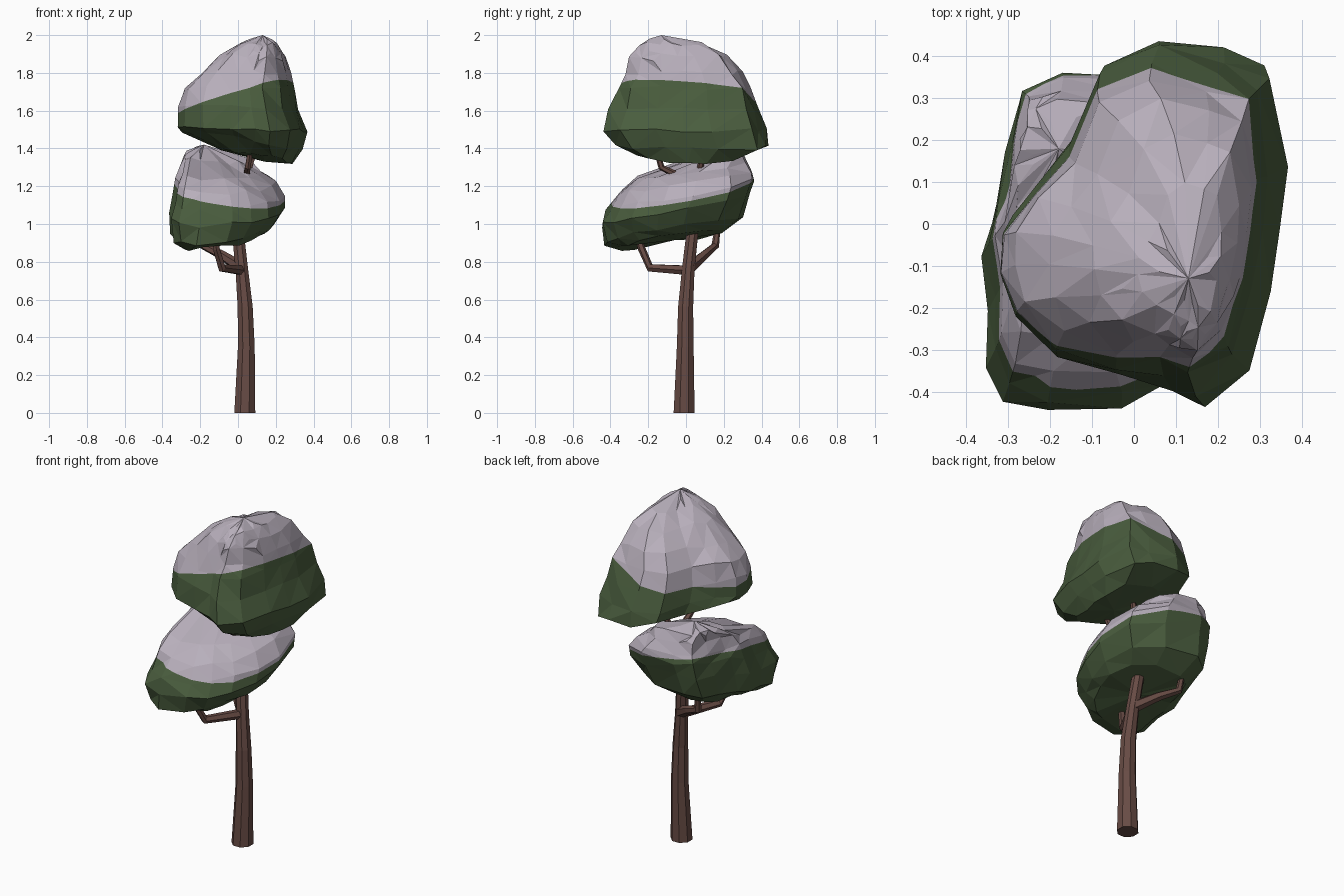
import bpy, bmesh, math, random
from mathutils import Vector

if "Cube" in bpy.data.objects:
    bpy.data.objects.remove(bpy.data.objects["Cube"])


def material(name, rgb):
    m = bpy.data.materials.new(name)
    m.diffuse_color = (*rgb, 1)
    m.use_nodes = True
    m.node_tree.nodes["Principled BSDF"].inputs["Base Color"].default_value = m.diffuse_color
    return m


LEAF = material("leaf green", (0.068, 0.110, 0.048))
SNOW = material("pale snow", (0.48, 0.43, 0.50))
BARK = material("brown bark", (0.135, 0.070, 0.058))


def finish(bm, name, mats):
    bmesh.ops.recalc_face_normals(bm, faces=bm.faces)
    me = bpy.data.meshes.new(name)
    bm.to_mesh(me)
    bm.free()
    for m in mats:
        me.materials.append(m)
    ob = bpy.data.objects.new(name, me)
    bpy.context.collection.objects.link(ob)
    return ob


def skin(bm, rings):
    """Join neighbouring vertex rings with quads."""
    n = len(rings[0])
    for a, b in zip(rings, rings[1:]):
        for i in range(n):
            j = (i + 1) % n
            bm.faces.new((a[i], a[j], b[j], b[i]))


def limb(name, path, sides):
    """Tapered tube along (x, y, z, radius) points."""
    bm = bmesh.new()
    pts = [Vector(p[:3]) for p in path]
    rings = []
    for i, p in enumerate(pts):
        d = pts[min(i + 1, len(pts) - 1)] - pts[max(i - 1, 0)]
        if i == 0 and p.z == 0:
            d = Vector((0, 0, 1))
        q = Vector((0, 0, 1)).rotation_difference(d.normalized())
        r = path[i][3]
        rings.append([bm.verts.new(p + q @ Vector((r * math.cos(t), r * math.sin(t), 0)))
                      for t in (math.tau * (k + 0.5) / sides for k in range(sides))])
    skin(bm, rings)
    bm.faces.new(rings[0])
    bm.faces.new(rings[-1])
    return finish(bm, name, [BARK])


def canopy(name, outline, layers, bottom, top, snow, rough, seed):
    """Faceted crown: plan outline fitted to each layer
    (z, x0, x1, y0, y1, slope_x, slope_y); snow above a tilted plane."""
    rnd = random.Random(seed)
    xs, ys = [p[0] for p in outline], [p[1] for p in outline]
    bm = bmesh.new()
    rings = []
    for z, x0, x1, y0, y1, sx, sy in layers:
        ring = []
        for px, py in outline:
            u = (px - min(xs)) / (max(xs) - min(xs))
            v = (py - min(ys)) / (max(ys) - min(ys))
            x, y = x0 + u * (x1 - x0), y0 + v * (y1 - y0)
            zz = z + sx * x + sy * y + rnd.uniform(-0.014, 0.014)
            k = rnd.uniform(0.955, 1.015)
            cx, cy = (x0 + x1) / 2, (y0 + y1) / 2
            ring.append(bm.verts.new((cx + (x - cx) * k, cy + (y - cy) * k, zz)))
        rings.append(ring)
    skin(bm, rings)
    for ring, tip in ((rings[0], bottom), (rings[-1], top)):
        v = bm.verts.new(tip)
        for i in range(len(ring)):
            bm.faces.new((ring[i], ring[(i + 1) % len(ring)], v))
    bmesh.ops.recalc_face_normals(bm, faces=bm.faces)
    bmesh.ops.triangulate(bm, faces=bm.faces)
    # crumpled lumps of snow
    cx, cy, cz, reach = rough
    lumps = [f for f in bm.faces
             if (f.calc_center_median() - Vector((cx, cy, cz))).length < reach]
    for f in lumps:
        if rnd.random() < 0.7:
            bmesh.ops.poke(bm, faces=[f], offset=rnd.uniform(-0.006, 0.014))
    # crisp snow line
    z0, sx, sy = snow
    co, no = Vector((0, 0, z0)), Vector((-sx, -sy, 1)).normalized()
    bmesh.ops.bisect_plane(bm, geom=bm.verts[:] + bm.edges[:] + bm.faces[:],
                           plane_co=co, plane_no=no, dist=0.004)
    for f in bm.faces:
        f.material_index = int((f.calc_center_median() - co).dot(no) > 0)
    return finish(bm, name, [LEAF, SNOW])


# Trunk and branches
limb("trunk", [(0.036, -0.01, 0, 0.060), (0.044, -0.004, 0.35, 0.048),
               (0.038, -0.002, 0.56, 0.043), (0.02, 0.012, 0.76, 0.036),
               (0.0, 0.033, 0.95, 0.034), (0.0, 0.03, 1.15, 0.026)], 8)
limb("front_branch", [(0.02, 0.01, 0.755, 0.028), (-0.085, -0.19, 0.768, 0.023),
                      (-0.115, -0.235, 0.87, 0.020), (-0.125, -0.265, 0.97, 0.014)], 6)
limb("back_branch", [(0.015, 0.02, 0.77, 0.034), (-0.09, 0.10, 0.838, 0.025),
                     (-0.185, 0.155, 0.885, 0.021), (-0.20, 0.17, 1.0, 0.014)], 6)
limb("upper_front_branch", [(0.0, 0.03, 1.16, 0.022), (0.045, -0.05, 1.26, 0.020),
                            (0.052, -0.13, 1.30, 0.017), (0.07, -0.165, 1.42, 0.014)], 6)
limb("upper_back_branch", [(0.0, 0.03, 1.12, 0.022), (0.05, 0.07, 1.27, 0.018),
                           (0.10, 0.10, 1.42, 0.014)], 6)

# Lower crown
canopy("lower_crown",
       [(-0.18, 0.36), (-0.28, 0.31), (-0.31, 0.18), (-0.34, 0.03), (-0.37, -0.07),
        (-0.35, -0.20), (-0.35, -0.33), (-0.31, -0.41), (-0.21, -0.445), (-0.03, -0.43),
        (0.07, -0.37), (0.16, -0.28), (0.23, -0.14), (0.26, 0.02), (0.21, 0.22), (0.05, 0.34)],
       [(0.94, -0.30, 0.14, -0.36, 0.20, 0.08, 0.16),
        (0.985, -0.365, 0.20, -0.435, 0.30, 0.06, 0.17),
        (1.085, -0.37, 0.26, -0.455, 0.355, 0, 0.20),
        (1.16, -0.36, 0.255, -0.42, 0.375, -0.03, 0.20),
        (1.22, -0.335, 0.205, -0.365, 0.36, -0.05, 0.17),
        (1.265, -0.31, 0.13, -0.28, 0.33, -0.08, 0.15),
        (1.31, -0.29, 0.06, -0.0, 0.30, -0.12, 0.20)],
       (-0.08, -0.06, 0.915), (-0.18, 0.18, 1.42),
       (1.16, -0.17, 0.19), (-0.22, 0.18, 1.38, 0.12), 4)

# Upper crown
canopy("upper_crown",
       [(0.06, 0.45), (-0.08, 0.38), (-0.15, 0.20), (-0.24, 0.09), (-0.31, -0.01),
        (-0.32, -0.11), (-0.29, -0.22), (-0.18, -0.31), (-0.03, -0.365), (0.09, -0.39),
        (0.17, -0.44), (0.27, -0.34), (0.32, -0.15), (0.35, 0.0), (0.36, 0.15),
        (0.33, 0.38), (0.22, 0.415)],
       [(1.385, -0.10, 0.29, -0.27, 0.30, -0.20, 0),
        (1.445, -0.30, 0.345, -0.38, 0.45, -0.15, -0.02),
        (1.51, -0.325, 0.365, -0.445, 0.43, -0.05, 0),
        (1.62, -0.32, 0.33, -0.415, 0.39, 0, 0),
        (1.72, -0.295, 0.30, -0.37, 0.355, 0, 0),
        (1.80, -0.21, 0.28, -0.33, 0.295, 0, 0),
        (1.89, -0.10, 0.25, -0.305, 0.22, 0, 0),
        (1.955, 0.01, 0.21, -0.25, 0.10, 0, 0)],
       (0.14, 0.0, 1.33), (0.13, -0.13, 2.0),
       (1.67, 0.30, -0.11), (0.12, -0.18, 1.93, 0.14), 7)
